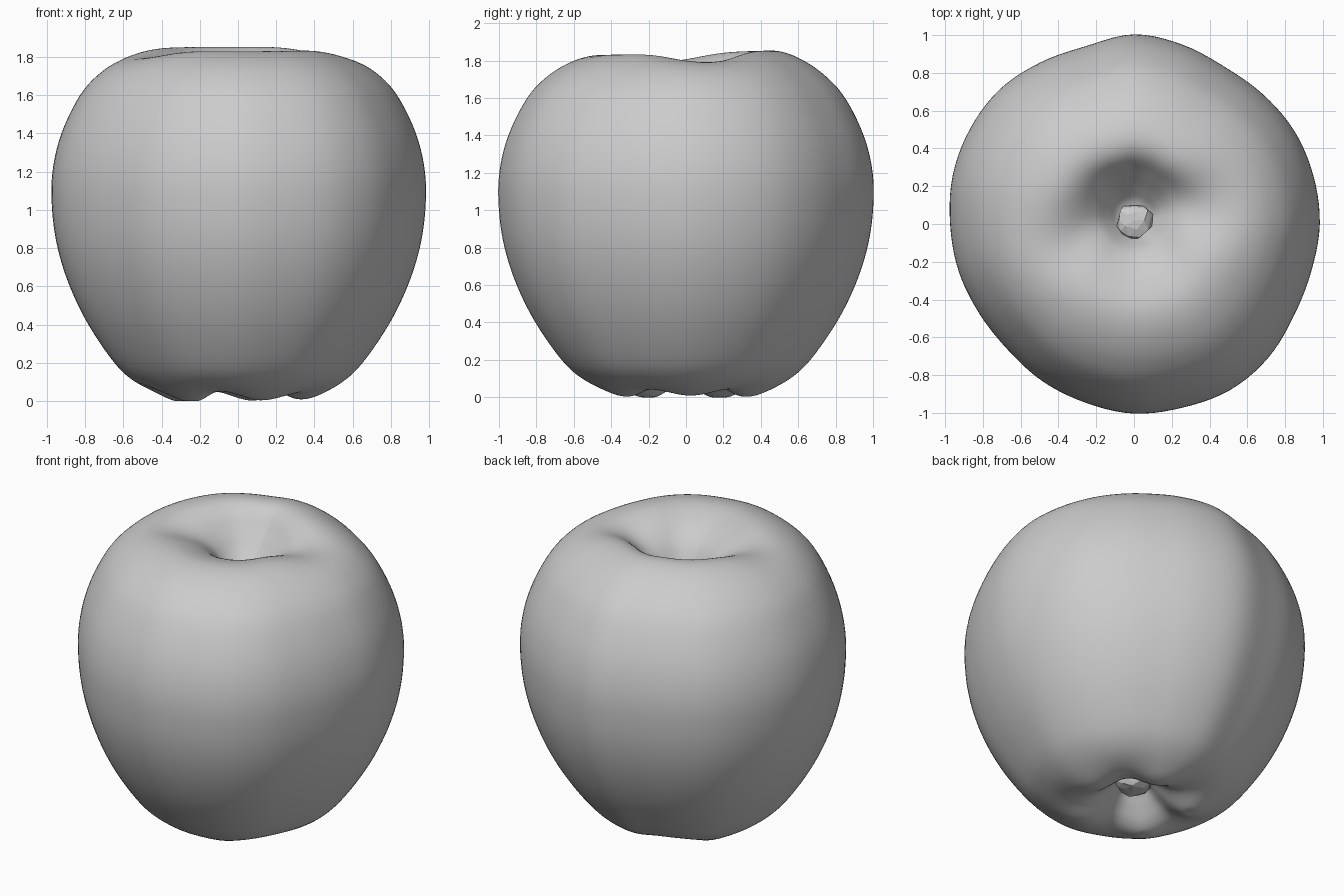
import bpy, bmesh, math, random
from mathutils import Vector

cube = bpy.data.objects.get("Cube")
if cube:
    bpy.data.objects.remove(cube, do_unlink=True)

random.seed(4)
skin = bpy.data.materials.new("plain grey")
skin.use_nodes = True
GREY = (0.6, 0.6, 0.6, 1.0)
skin.diffuse_color = GREY
skin.node_tree.nodes["Principled BSDF"].inputs["Base Color"].default_value = GREY

SEGMENTS = 120
STEPS = 5

# Profile as (radius, height), from the core of the base to the core of the top
PROFILE = [(0.03, 0.19), (0.10, 0.17), (0.17, 0.11), (0.25, 0.05), (0.33, 0.025),
           (0.43, 0.04), (0.555, 0.10), (0.665, 0.20), (0.805, 0.40), (0.905, 0.60),
           (0.97, 0.80), (1.0, 1.0), (0.998, 1.2), (0.95, 1.4), (0.85, 1.6),
           (0.74, 1.72), (0.615, 1.80), (0.50, 1.838), (0.40, 1.835), (0.30, 1.79),
           (0.21, 1.71), (0.14, 1.62), (0.09, 1.56), (0.03, 1.54)]

# Outline seen from above, one radius every 15 degrees from +x
OUTLINE = [0.98, 0.98, 0.978, 0.965, 0.957, 0.98, 1.0, 0.972, 0.985, 1.003, 1.0, 0.99,
           0.97, 0.958, 0.943, 0.94, 0.96, 0.977, 1.0, 1.002, 1.012, 1.0, 0.973, 0.968]


def spline(a, b, c, d, t):
    return 0.5 * (2 * b + (c - a) * t + (2 * a - 5 * b + 4 * c - d) * t * t
                  + (3 * b - a - 3 * c + d) * t ** 3)


def outline(angle):
    f = angle / math.tau * len(OUTLINE)
    i = int(f)
    return spline(*[OUTLINE[(i + k) % len(OUTLINE)] for k in (-1, 0, 1, 2)], f - i)


def smooth_profile():
    pts = [Vector(p) for p in PROFILE]
    ends = [pts[0]] + pts + [pts[-1]]
    out = []
    for i in range(len(pts) - 1):
        out += [spline(*ends[i:i + 4], s / STEPS) for s in range(STEPS)]
    return out + [pts[-1]]


def bump(x, centre, width):
    return math.exp(-((x - centre) / width) ** 2)


def surface_point(r, z, a):
    size = outline(a)
    x, y = r * size * math.cos(a), r * size * math.sin(a)
    if z < 0.6:
        # Five lobes around the base, weaker on the +x side
        lobes = math.cos(5 * (a - math.radians(292))) * (1 - 0.35 * math.cos(a))
        z -= 0.024 * lobes * bump(r, 0.32, 0.16)
    if z > 1.3:
        # Low saddle at both sides of the rim, back of the rim a little higher
        side = abs(math.cos(a - math.radians(14))) ** 8
        side *= 1.0 if math.cos(a) > 0 else 0.8
        z -= 0.06 * side * bump(r, 0.40, 0.22)
        z += 0.012 * math.sin(a) * bump(r, 0.45, 0.25)
        # Hollow leans to the back, so its back wall is steeper
        y += 0.06 * bump(r, 0.20, 0.14)
    return x, y, z


def finish(bm, name):
    bmesh.ops.recalc_face_normals(bm, faces=bm.faces)
    mesh = bpy.data.meshes.new(name)
    bm.to_mesh(mesh)
    bm.free()
    mesh.materials.append(skin)
    obj = bpy.data.objects.new(name, mesh)
    bpy.context.collection.objects.link(obj)
    return obj


# Fruit body
bm = bmesh.new()
rings = [[bm.verts.new(surface_point(r, z, math.tau * k / SEGMENTS)) for k in range(SEGMENTS)]
         for r, z in smooth_profile()]
for low, high in zip(rings, rings[1:]):
    for k in range(SEGMENTS):
        n = (k + 1) % SEGMENTS
        bm.faces.new((low[k], low[n], high[n], high[k]))
bm.faces.new(rings[0][::-1])
bm.faces.new(rings[-1])
for v in bm.verts:
    v.co.z = max(v.co.z, 0.0)
body = finish(bm, "fruit_body")
for poly in body.data.polygons:
    poly.use_smooth = True


# Rough, flat-faced cores in the two hollows
def rough_core(name, centre, size):
    bm = bmesh.new()
    bmesh.ops.create_icosphere(bm, subdivisions=2, radius=1)
    for v in bm.verts:
        v.co *= random.uniform(0.75, 1.1)
        v.co = Vector(centre) + Vector(c * s for c, s in zip(v.co, size))
    return finish(bm, name)


rough_core("stem_stub", (0.0, 0.02, 1.58), (0.10, 0.10, 0.05))
rough_core("base_core", (0.0, 0.0, 0.16), (0.12, 0.12, 0.05))
